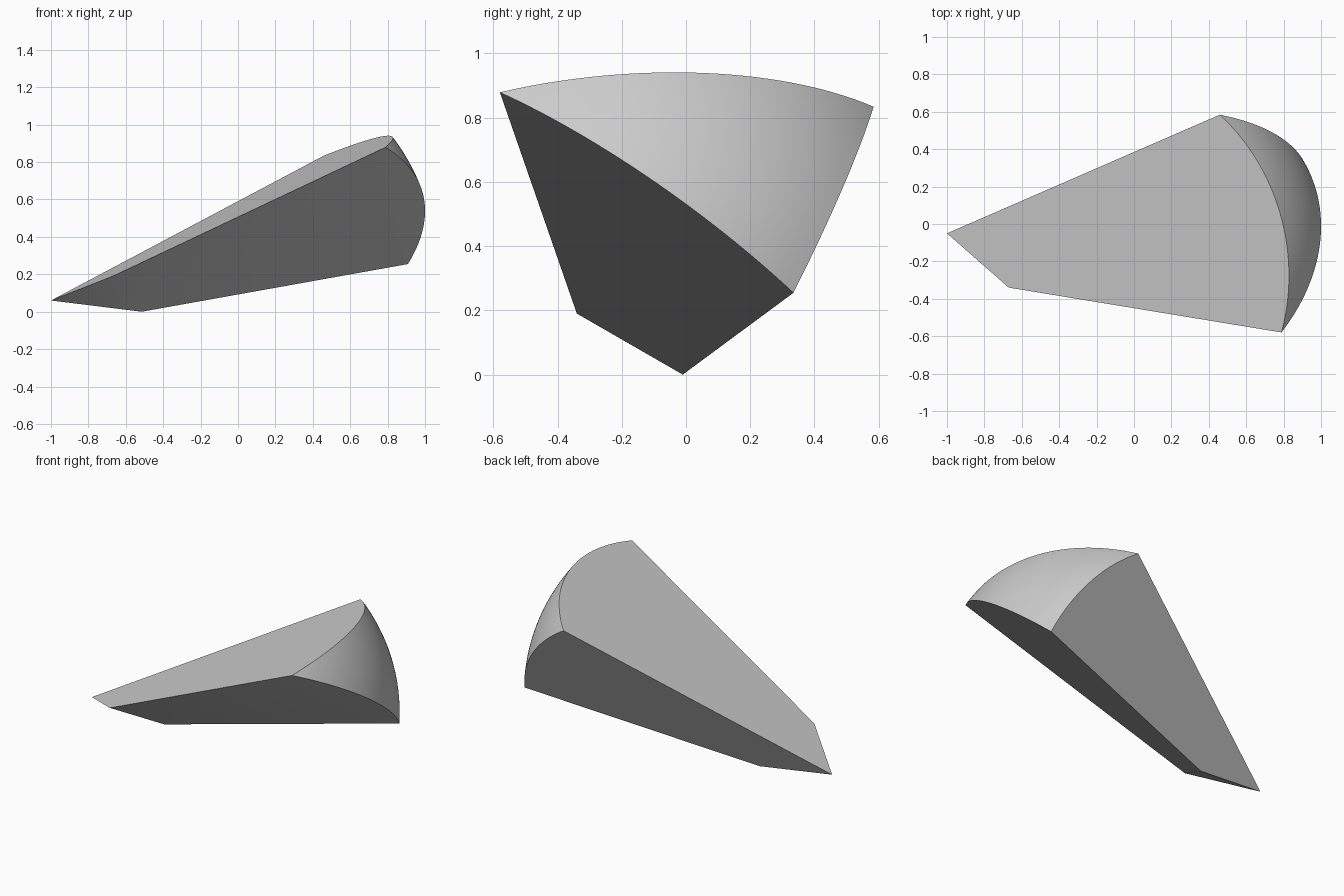
import bpy, bmesh, math
from mathutils import Vector

cube = bpy.data.objects.get("Cube")
if cube:
    bpy.data.objects.remove(cube, do_unlink=True)

# Flat grey material
grey = bpy.data.materials.new("light_grey")
grey.use_nodes = True
colour = (0.6, 0.6, 0.6, 1)
grey.diffuse_color = colour
grey.node_tree.nodes["Principled BSDF"].inputs["Base Color"].default_value = colour

# The wedge is a three-sided pyramid, cut flat near its tip and domed at its wide end
tip = Vector((-1.394, -0.222, -0.152))
small_end = [Vector(p) for p in ((-1, -0.05, 0.06), (-0.67, -0.34, 0.19), (-0.515, -0.01, 0))]
wide_end = [Vector(p) for p in ((0.46, 0.585, 0.835), (0.79, -0.58, 0.88), (0.91, 0.335, 0.255))]
dome_centre = Vector((-0.045, -0.21, 0.267))
dome_radius = 1.098
STEPS = 32


def on_dome(point):
    """Push a point along its ray from the tip until it meets the dome."""
    ray = (point - tip).normalized()
    offset = tip - dome_centre
    b = ray.dot(offset)
    return tip + ray * (-b + math.sqrt(b * b - offset.length_squared + dome_radius ** 2))


bm = bmesh.new()

# Domed end as a triangular grid
grid = {}
for i in range(STEPS + 1):
    for j in range(STEPS + 1 - i):
        k = STEPS - i - j
        flat = (wide_end[0] * k + wide_end[1] * i + wide_end[2] * j) / STEPS
        grid[i, j] = bm.verts.new(on_dome(flat))
for i in range(STEPS):
    for j in range(STEPS - i):
        bm.faces.new((grid[i, j], grid[i + 1, j], grid[i, j + 1]))
        if i + j < STEPS - 1:
            bm.faces.new((grid[i + 1, j], grid[i + 1, j + 1], grid[i, j + 1]))

# Flat small end and the three flat sides, each with one arched edge
ends = [bm.verts.new(p) for p in small_end]
bm.faces.new(ends)
arcs = [
    [grid[s, 0] for s in range(STEPS + 1)],
    [grid[STEPS - s, s] for s in range(STEPS + 1)],
    [grid[0, STEPS - s] for s in range(STEPS + 1)],
]
for n, arc in enumerate(arcs):
    bm.faces.new([ends[n]] + arc + [ends[(n + 1) % 3]])

bmesh.ops.recalc_face_normals(bm, faces=bm.faces)
mesh = bpy.data.meshes.new("domed_wedge")
bm.to_mesh(mesh)
bm.free()
mesh.materials.append(grey)

wedge = bpy.data.objects.new("domed_wedge", mesh)
bpy.context.collection.objects.link(wedge)
bpy.ops.object.select_all(action="DESELECT")
wedge.select_set(True)
bpy.context.view_layer.objects.active = wedge
bpy.ops.object.shade_smooth_by_angle()
